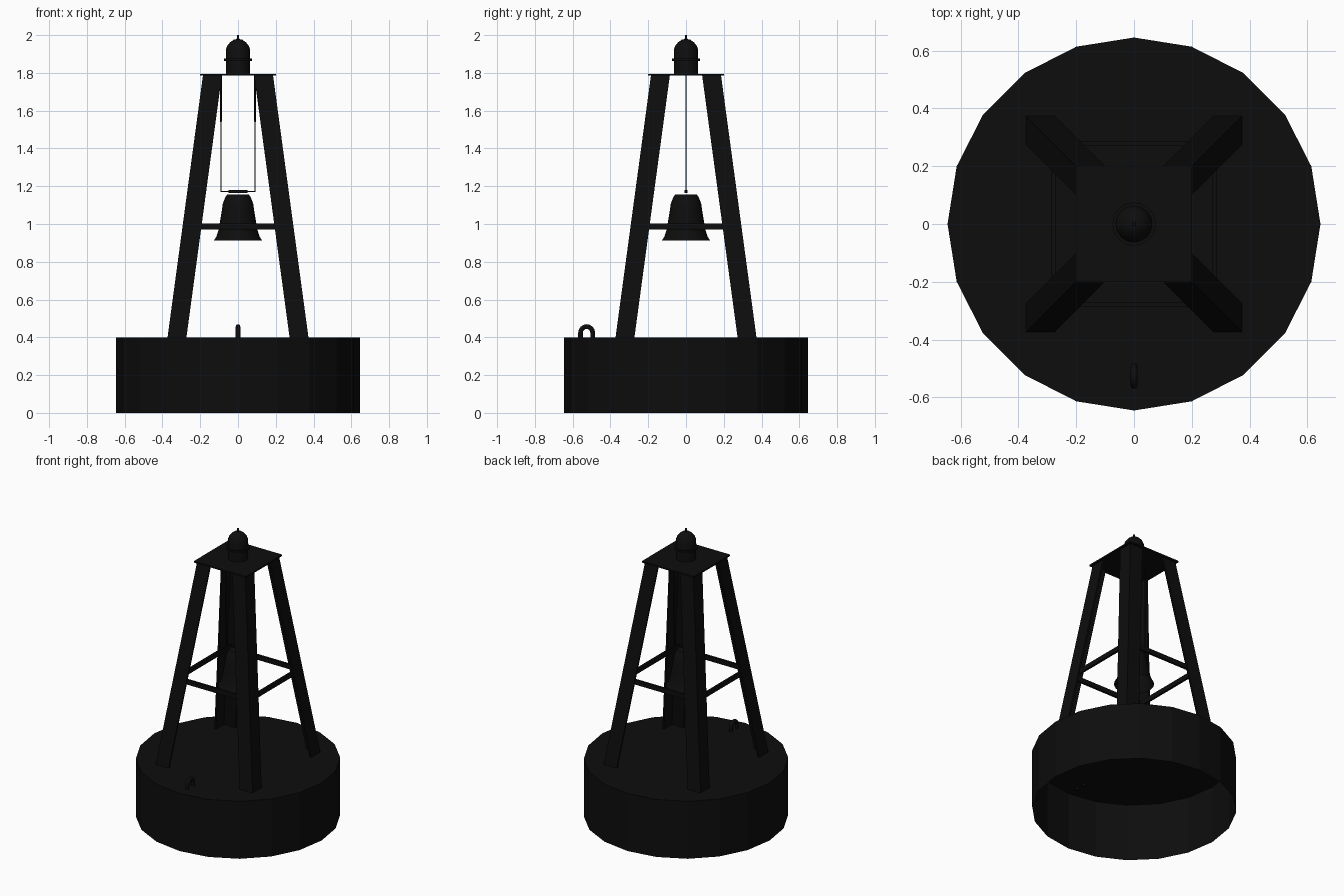
import bpy, bmesh, math
from mathutils import Vector

cube = bpy.data.objects.get("Cube")
if cube:
    bpy.data.objects.remove(cube, do_unlink=True)

# One near-black paint for everything
paint = bpy.data.materials.new("black_paint")
paint.use_nodes = True
COLOUR = (0.004, 0.004, 0.004, 1)
paint.diffuse_color = COLOUR
paint.node_tree.nodes["Principled BSDF"].inputs["Base Color"].default_value = COLOUR


def finish(name, bm, smooth=False):
    bmesh.ops.recalc_face_normals(bm, faces=bm.faces)
    mesh = bpy.data.meshes.new(name)
    bm.to_mesh(mesh)
    bm.free()
    mesh.materials.append(paint)
    obj = bpy.data.objects.new(name, mesh)
    bpy.context.collection.objects.link(obj)
    if smooth:
        bpy.ops.object.select_all(action="DESELECT")
        obj.select_set(True)
        bpy.context.view_layer.objects.active = obj
        bpy.ops.object.shade_smooth_by_angle(angle=math.radians(35))
    return obj


def lathe(name, profile, sides, smooth=False):
    """Turn (radius, height) points around z; open ends stay open."""
    bm = bmesh.new()
    verts = [bm.verts.new((r, 0, z)) for r, z in profile]
    edges = [bm.edges.new(pair) for pair in zip(verts, verts[1:])]
    bmesh.ops.spin(bm, geom=verts + edges, cent=(0, 0, 0), axis=(0, 0, 1),
                   angle=math.tau, steps=sides, use_duplicate=False)
    bmesh.ops.remove_doubles(bm, verts=bm.verts, dist=0.0005)
    return finish(name, bm, smooth)


def box(name, centre, size):
    bm = bmesh.new()
    bmesh.ops.create_cube(bm, size=1)
    bmesh.ops.scale(bm, vec=size, verts=bm.verts)
    bmesh.ops.translate(bm, vec=centre, verts=bm.verts)
    return finish(name, bm)


def rod(name, path, radius, sides_res):
    """Round bar along a path of points."""
    curve = bpy.data.curves.new(name, "CURVE")
    curve.dimensions = "3D"
    curve.bevel_depth = radius
    curve.bevel_resolution = sides_res
    curve.use_fill_caps = True
    spline = curve.splines.new("POLY")
    spline.points.add(len(path) - 1)
    for point, co in zip(spline.points, path):
        point.co = (*co, 1)
    curve.materials.append(paint)
    obj = bpy.data.objects.new(name, curve)
    bpy.context.collection.objects.link(obj)
    return obj


# Float: open underneath, closed by the deck
DECK, HEAD = 0.4, 1.79
lathe("float", [(0.645, 0), (0.645, DECK), (0, DECK)], 20)

# Four leaning angle-iron legs, corner outward
WIDTH, THICK = 0.1, 0.012
FOOT, TOP = 0.373, 0.185
section = [(0, 0), (WIDTH, 0), (WIDTH, THICK), (THICK, THICK), (THICK, WIDTH), (0, WIDTH)]


def leg(name, sx, sy):
    bm = bmesh.new()
    rings = []
    for corner, z in ((FOOT, DECK), (TOP, HEAD)):
        rings.append([bm.verts.new((sx * (corner - u), sy * (corner - v), z))
                      for u, v in section])
    low, high = rings
    for i in range(len(section)):
        j = (i + 1) % len(section)
        bm.faces.new((low[i], low[j], high[j], high[i]))
    bm.faces.new(low)
    bm.faces.new(high)
    finish(name, bm)


for side, sx in (("left", 1), ("right", -1)):
    for end, sy in (("front", -1), ("back", 1)):
        leg(f"{end}_{side}_leg", sx, sy)

# Cross braces joining the legs
REACH, BRACE_Z = 0.279, 0.987
for name, s in (("front", -1), ("back", 1)):
    box(f"{name}_brace", (0, s * REACH, BRACE_Z), (0.54, 0.015, 0.033))
for name, s in (("left", 1), ("right", -1)):
    box(f"{name}_brace", (s * REACH, 0, BRACE_Z), (0.015, 0.54, 0.033))

# Head plate
box("head_plate", (0, 0, HEAD), (0.4, 0.4, 0.01))

# Lantern with domed cap, collar and spike
lathe("lantern", [(0.064, HEAD), (0.064, 1.925), (0.056, 1.945), (0.042, 1.962),
                  (0.022, 1.976), (0, 1.98)], 16, True)
lathe("lantern_collar", [(0.06, 1.864), (0.075, 1.864), (0.075, 1.876), (0.06, 1.876)], 16)
lathe("lantern_spike", [(0.007, 1.97), (0.006, 2.0), (0, 2.0)], 8)

# Bell, open at the mouth
lathe("bell", [(0.128, 0.912), (0.115, 0.932), (0.104, 0.965), (0.094, 1.02),
               (0.086, 1.07), (0.08, 1.11), (0.066, 1.145), (0.056, 1.157), (0, 1.157)], 16, True)

# Bell hanger: wire yoke and its middle clamp
HANG = 0.09
rod("bell_hanger", [(-HANG, 0, HEAD), (-HANG, 0, 1.172), (HANG, 0, 1.172), (HANG, 0, HEAD)],
    0.0045, 1)
box("hanger_clamp", (0, 0, 1.172), (0.1, 0.016, 0.014))

# Mooring eye: upturned U near the front edge of the deck
arch = [Vector((0, -0.526 - 0.032 * math.cos(a), 0.425 + 0.032 * math.sin(a)))
        for a in (math.pi * i / 8 for i in range(9))]
foot_a, foot_b = arch[0].copy(), arch[-1].copy()
foot_a.z = foot_b.z = 0.385
rod("mooring_eye", [foot_a, *arch, foot_b], 0.0125, 2)
